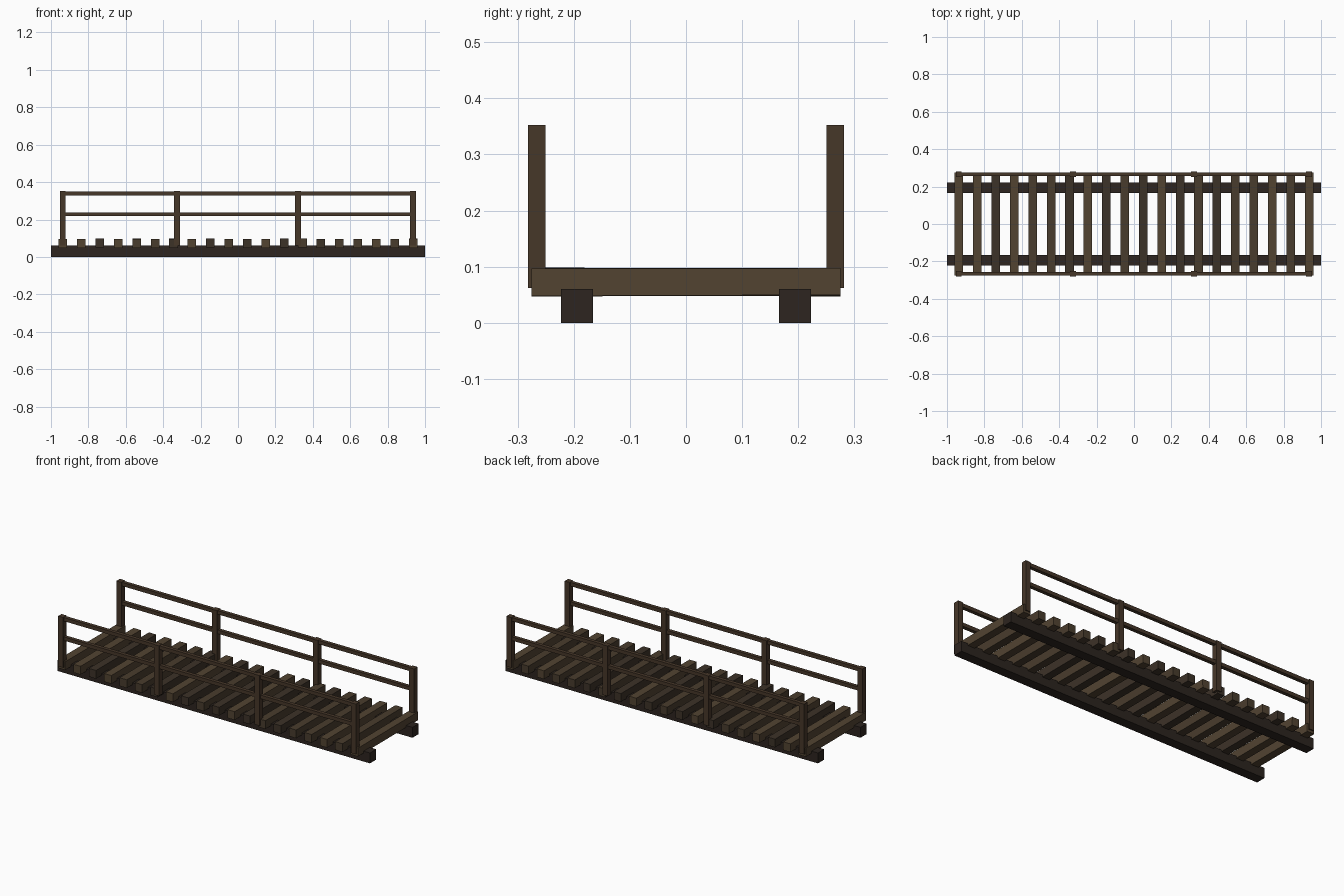
import bpy, random

if "Cube" in bpy.data.objects:
    bpy.data.objects.remove(bpy.data.objects["Cube"])

random.seed(4)

def material(name, rgb):
    m = bpy.data.materials.new(name)
    m.diffuse_color = (*rgb, 1)
    m.use_nodes = True
    m.node_tree.nodes["Principled BSDF"].inputs["Base Color"].default_value = m.diffuse_color
    return m

DARK = material("dark_beam_wood", (0.026, 0.018, 0.014))
POST = material("rail_wood", (0.062, 0.038, 0.022))
PLANKS = [material("plank_wood_light", (0.085, 0.057, 0.031)),
          material("plank_wood_mid", (0.066, 0.045, 0.026)),
          material("plank_wood_dark", (0.046, 0.032, 0.021))]

def box(name, center, size, mat, rot=(0, 0, 0)):
    bpy.ops.mesh.primitive_cube_add(size=1, location=center)
    o = bpy.context.object
    o.name = name
    o.scale = size
    bpy.ops.object.transform_apply(location=False, rotation=False, scale=True)
    o.rotation_euler = rot
    o.data.materials.append(mat)
    return o

# Deck planks, laid slightly uneven
COUNT, END = 20, 0.936
for i in range(COUNT):
    x = -END + 2 * END * i / (COUNT - 1)
    tilt = random.uniform(-0.004, 0.004)
    mat = PLANKS[0] if i in (0, COUNT - 1) else random.choice(PLANKS)
    box(f"deck_plank_{i + 1}", (x, 0, 0.0725 + random.uniform(-0.001, 0.001)),
        (0.046, 0.55, 0.048), mat, (tilt, 0, 0))

for side, s in (("front", -1), ("back", 1)):
    # Long support beam
    box(f"{side}_beam", (0, s * 0.194, 0.03), (2, 0.057, 0.06), DARK)
    # Railing posts
    for i, x in enumerate((-0.937, -0.325, 0.32, 0.935)):
        box(f"{side}_post_{i + 1}", (x, s * 0.266, 0.207), (0.032, 0.032, 0.29), POST)
    # Hand rail and middle rail
    for name, z in (("top_rail", 0.34), ("middle_rail", 0.228)):
        box(f"{side}_{name}", (0, s * 0.266, z), (1.872, 0.021, 0.021), POST)
